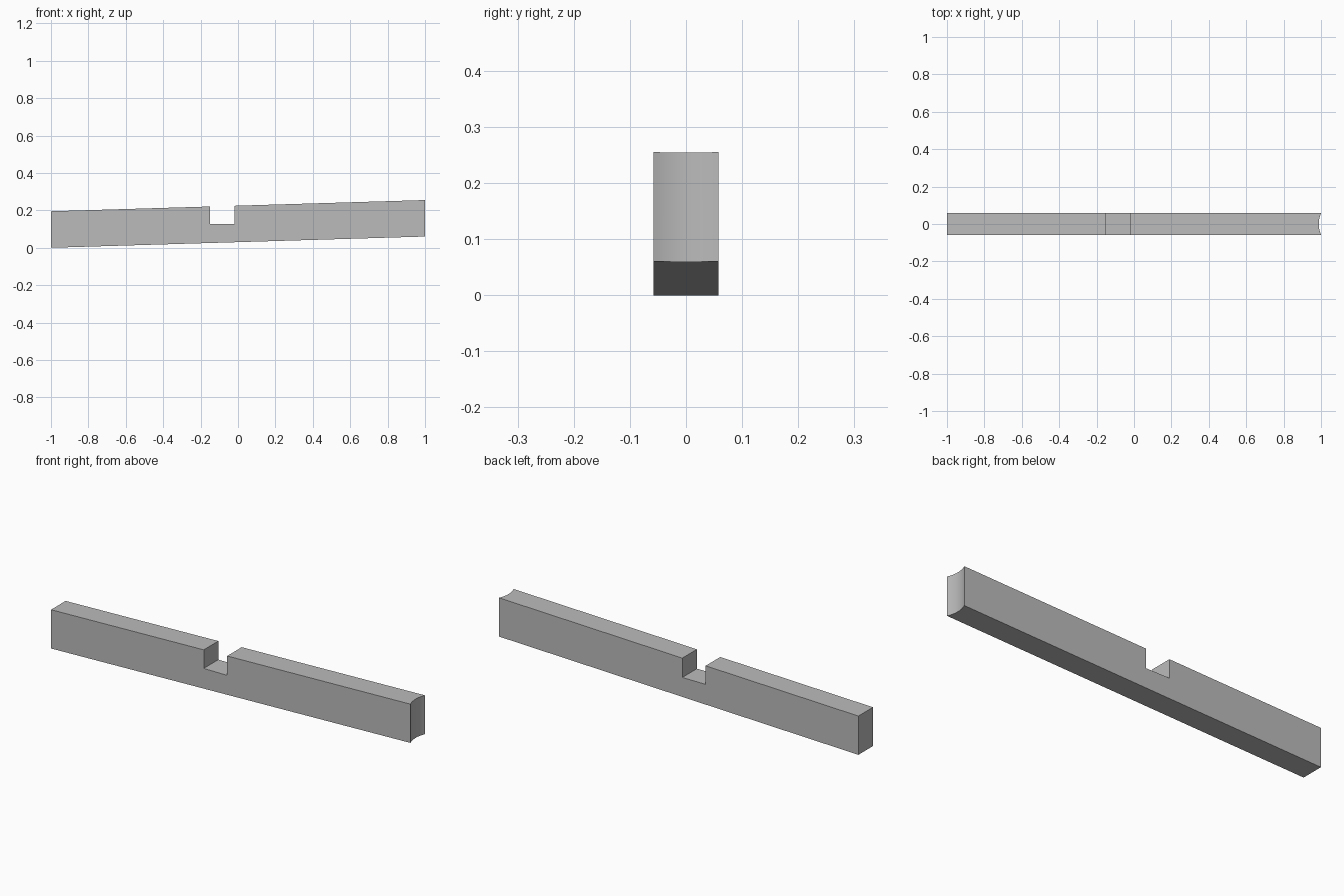
import bpy
import bmesh

cube = bpy.data.objects.get("Cube")
if cube:
    bpy.data.objects.remove(cube, do_unlink=True)

HALF_WIDTH = 0.058
HEIGHT = 0.195
HOLLOW = 0.012
STEPS = 12


def underside(x):
    return 0.03 * (x + 1)


def side_profile(end_x):
    """Sloping bar outline with a square notch in its top edge."""
    left, right, floor = -0.15, -0.02, 0.127
    return [
        (-1, 0), (end_x, underside(end_x)),
        (end_x, underside(end_x) + HEIGHT),
        (right, underside(right) + HEIGHT), (right, floor),
        (left, floor), (left, underside(left) + HEIGHT),
        (-1, HEIGHT),
    ]


# Loft the outline across the width, hollowing the +x end
bm = bmesh.new()
rings = []
for i in range(STEPS + 1):
    t = 2 * i / STEPS - 1
    end_x = 1 - HOLLOW * (1 - t * t)
    rings.append([bm.verts.new((x, t * HALF_WIDTH, z)) for x, z in side_profile(end_x)])
for a, b in zip(rings, rings[1:]):
    for j in range(len(a)):
        k = (j + 1) % len(a)
        bm.faces.new((a[j], a[k], b[k], b[j]))
bm.faces.new(rings[0])
bm.faces.new(rings[-1])

# Merge the flat strips and tidy the normals
bmesh.ops.dissolve_limit(bm, angle_limit=0.002, verts=bm.verts[:], edges=bm.edges[:])
bmesh.ops.recalc_face_normals(bm, faces=bm.faces[:])
mesh = bpy.data.meshes.new("notched_beam")
bm.to_mesh(mesh)
bm.free()
beam = bpy.data.objects.new("notched_beam", mesh)
bpy.context.collection.objects.link(beam)

# Plain grey material
grey = bpy.data.materials.new("plain_grey")
grey.use_nodes = True
colour = (0.5, 0.5, 0.5, 1)
grey.diffuse_color = colour
grey.node_tree.nodes["Principled BSDF"].inputs["Base Color"].default_value = colour
mesh.materials.append(grey)

# Smooth the hollow end, keep the corners sharp
bpy.ops.object.select_all(action='DESELECT')
beam.select_set(True)
bpy.context.view_layer.objects.active = beam
bpy.ops.object.shade_smooth_by_angle(angle=0.5)
